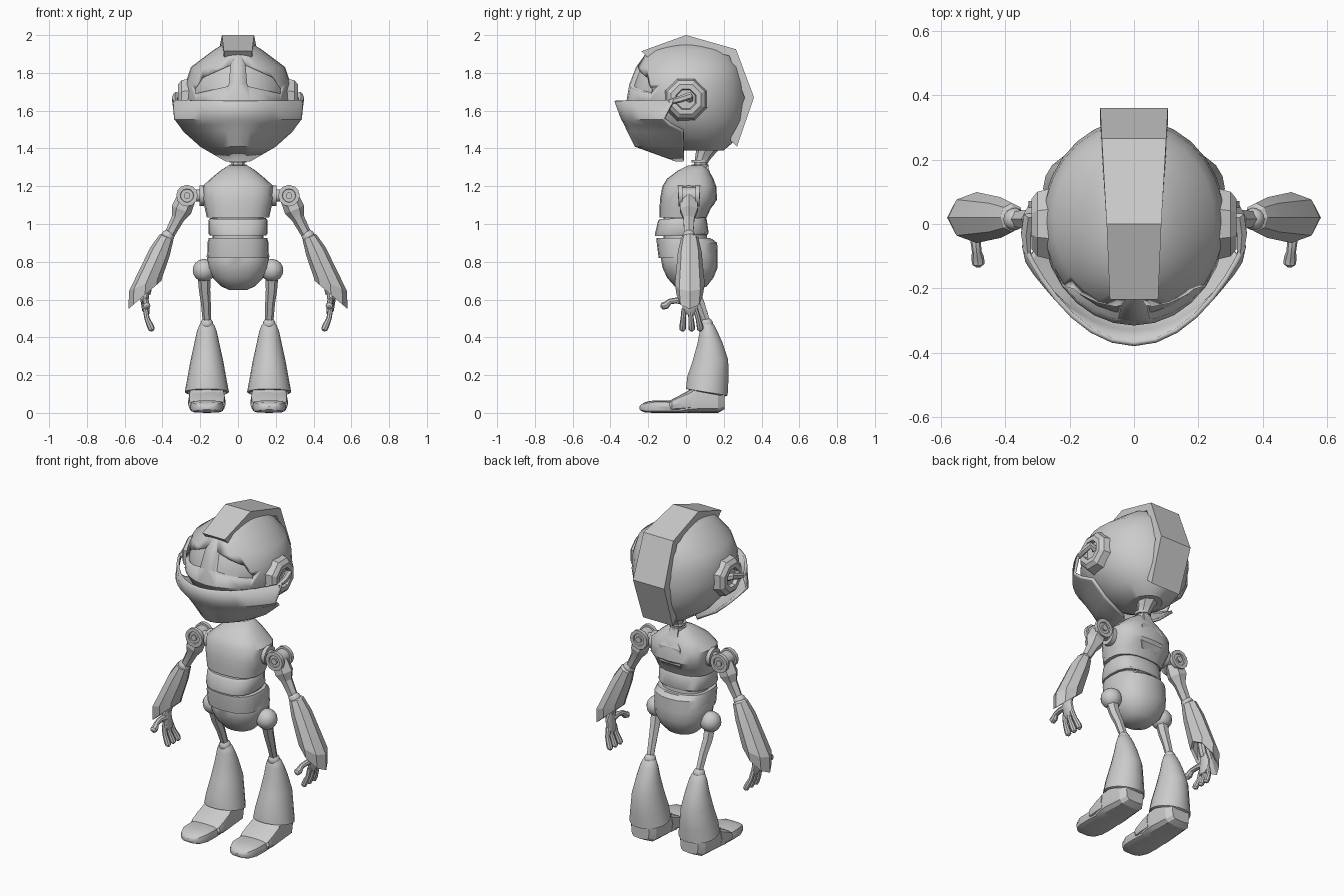
import bpy, bmesh, math
from mathutils import Vector as V

if "Cube" in bpy.data.objects:
    bpy.data.objects.remove(bpy.data.objects["Cube"])

grey = bpy.data.materials.new("light grey")
grey.use_nodes = True
grey.diffuse_color = (0.6, 0.6, 0.6, 1)
grey.node_tree.nodes["Principled BSDF"].inputs["Base Color"].default_value = (0.6, 0.6, 0.6, 1)


def finish(name, bm, mirror=False, angle=35):
    bmesh.ops.recalc_face_normals(bm, faces=bm.faces)
    me = bpy.data.meshes.new(name)
    bm.to_mesh(me)
    bm.free()
    ob = bpy.data.objects.new(name, me)
    bpy.context.collection.objects.link(ob)
    me.materials.append(grey)
    bpy.ops.object.select_all(action='DESELECT')
    ob.select_set(True)
    bpy.context.view_layer.objects.active = ob
    bpy.ops.object.shade_smooth_by_angle(angle=math.radians(angle))
    if mirror:
        ob.modifiers.new("mirror", 'MIRROR')
    return ob


def loft(name, rings, n=16, power=1.0, phase=0.0, caps=True, **kw):
    """Skin rings given as (centre, half axis u, half axis v)."""
    bm = bmesh.new()
    rows = []
    for c, u, v in rings:
        row = []
        for i in range(n):
            a = math.tau * i / n + phase
            ca, sa = [math.copysign(abs(t) ** power, t) for t in (math.cos(a), math.sin(a))]
            row.append(bm.verts.new(V(c) + V(u) * ca + V(v) * sa))
        rows.append(row)
    for a, b in zip(rows, rows[1:]):
        for i in range(n):
            j = (i + 1) % n
            bm.faces.new((a[i], a[j], b[j], b[i]))
    if caps:
        bm.faces.new(rows[0])
        bm.faces.new(rows[-1])
    return finish(name, bm, **kw)


def slab(z, hx, front, back, x=0.0, tilt=0.0):
    """Horizontal ring; tilt lifts the front edge."""
    return (x, (front + back) / 2, z), (hx, 0, 0), (0, (back - front) / 2, -tilt)


def tube(name, pts, radii, n=10, axis=None, **kw):
    pts, rings = [V(p) for p in pts], []
    for i, (p, r) in enumerate(zip(pts, radii)):
        t = V(axis) if axis else pts[min(i + 1, len(pts) - 1)] - pts[max(i - 1, 0)]
        t.normalize()
        ref = V((0, 1, 0)) if abs(t.y) < 0.8 else V((1, 0, 0))
        u = t.cross(ref).normalized()
        rings.append((p, u * r, t.cross(u) * r))
    return loft(name, rings, n, **kw)


def ball(name, c, r, **kw):
    steps = [math.pi * (i + 0.3) / 8.6 for i in range(9)]
    return tube(name, [V(c) - V((0, 0, r * math.cos(a))) for a in steps],
                [r * math.sin(a) for a in steps], 14, axis=(0, 0, 1), **kw)


# Skull, with sunken eye openings showing an inner shell
skull_rows = [(1.39, .09, -.04, .2), (1.45, .18, -.15, .27), (1.55, .26, -.25, .31),
              (1.65, .285, -.315, .325), (1.74, .28, -.3, .315), (1.83, .25, -.265, .29),
              (1.92, .13, -.2, .23), (1.965, .06, -.08, .1)]
skull = loft("skull", [slab(*r) for r in skull_rows], 28)
inner = [slab(1.66 + (z - 1.66) * .94, x * .94, f * .93, b * .94) for z, x, f, b in skull_rows]
loft("eye_shell", inner, 28)
bm = bmesh.new()
eye = [(.05, 1.73), (.225, 1.69), (.225, 1.715), (.185, 1.775), (.04, 1.84)]
face = bm.faces.new([bm.verts.new((x, -.5, z)) for x, z in eye])
side = bmesh.ops.extrude_face_region(bm, geom=[face])["geom"]
bmesh.ops.translate(bm, vec=(0, .42, 0), verts=[g for g in side if isinstance(g, bmesh.types.BMVert)])
cutter = finish("eye_cutter", bm, mirror=True)
cutter.hide_render = True
cut = skull.modifiers.new("eyes", 'BOOLEAN')
cut.operation, cut.object = 'DIFFERENCE', cutter
bpy.context.view_layer.objects.active = skull
bpy.ops.object.modifier_apply(modifier="eyes")
bpy.data.objects.remove(cutter)

# Crest running over the head from brow to nape
hub, crest = V((0, 0, 1.67)), []
for y, z, w in [(-.235, 1.915, .075), (0, 2, .085), (.265, 1.925, .1), (.36, 1.67, .105), (.27, 1.41, .1)]:
    p = V((0, y, z))
    d = (p - hub).normalized() * .025
    crest.append((p - d, (w * 1.414, 0, 0), d * 1.414))
loft("head_crest", crest, 4, phase=math.pi / 4, angle=20)

# Jaw mask, a thin pointed sheet around the lower face
bm = bmesh.new()
grid = []
for z, hx, yf, yr in [(1.655, .335, -.365, -.06), (1.56, .325, -.33, -.11), (1.535, .305, -.315, -.08),
                      (1.5, .28, -.3, -.01), (1.42, .19, -.26, -.01), (1.345, .06, -.05, -.01)]:
    angles = [math.pi / 2 * i / 8 for i in range(9)]
    grid.append([bm.verts.new((hx * math.sin(a), yr + (yf - yr) * abs(math.cos(a)) ** 1.8, z)) for a in angles])
for a, b in zip(grid, grid[1:]):
    for i in range(8):
        bm.faces.new((a[i], b[i], b[i + 1], a[i + 1]))
mask = finish("jaw_mask", bm, mirror=True)
thick = mask.modifiers.new("thickness", 'SOLIDIFY')
thick.thickness = .015

# Ear cups and the small hooks joining them to the mask
tube("ear_cup", [(x, 0, 1.66) for x in (.24, .3, .318, .318, .295)], [.125, .108, .085, .058, .053],
     8, axis=(1, 0, 0), phase=math.pi / 8, mirror=True, angle=20)
tube("ear_hook", [(.295, .02, 1.66), (.328, .02, 1.68), (.335, -.03, 1.66), (.33, -.09, 1.645)],
     [.02, .02, .018, .012], 6, mirror=True)

# Neck
tube("neck", [(0, .07, 1.28), (0, .08, 1.33), (0, .095, 1.37), (0, .12, 1.43)], [.035, .035, .045, .07], 8)
for i in range(2):
    tube("neck_ring", [(0, .075, 1.3 + i * .025), (0, .075, 1.315 + i * .025)], [.045, .045], 12, axis=(0, 0, 1))

# Torso: chest, waist bands, belly plate and pelvis
loft("chest", [slab(*r) for r in [(1.035, .165, -.14, .11), (1.08, .175, -.14, .13), (1.13, .188, -.138, .165),
     (1.2, .188, -.125, .16), (1.24, .145, -.1, .145), (1.285, .09, -.04, .12), (1.31, .05, .01, .1)]],
     20, .8)
loft("back_collar", [slab(*r) for r in [(1.08, .07, .06, .14), (1.11, .1, .06, .17),
     (1.21, .1, .05, .175), (1.25, .05, .05, .15), (1.32, .035, .06, .12)]], 4, phase=math.pi / 4, angle=15)
loft("waist_core", [slab(*r) for r in [(.85, .135, -.12, .12), (1.05, .135, -.12, .1)]], 20, .85)
loft("upper_waist_band", [slab(*r, tilt=-.004) for r in [(.94, .15, -.165, .115), (.95, .156, -.165, .12),
     (1.02, .156, -.148, .11), (1.03, .15, -.14, .105)]], 20, .75)
loft("belly_plate", [slab(*r) for r in [(.82, .16, -.145, .16), (.9, .162, -.155, .155),
     (.925, .155, -.155, .13)]], 20, .75)
loft("pelvis", [slab(*r) for r in [(.65, .045, -.01, .06), (.67, .09, -.06, .11), (.715, .135, -.1, .145),
     (.77, .16, -.125, .168), (.83, .166, -.135, .168), (.9, .15, -.1, .165), (.92, .13, -.09, .14)]], 20, .9)

# Shoulders: socket, forked discs and knuckle
both = dict(mirror=True)
tube("shoulder_socket", [(.17, .015, 1.15), (.205, .015, 1.15), (.205, .015, 1.15), (.26, .015, 1.15)],
     [.055, .055, .032, .032], 12, axis=(1, 0, 0), **both)
for y, s in ((-.018, -1), (.05, 1)):
    tube("shoulder_disc", [(.27, y + s * d, 1.15) for d in (0, .022, .022, .014, .014)],
         [.057, .057, .036, .034, .001], 12, axis=(0, s, 0), **both)
    tube("shoulder_pin", [(.27, y, 1.15), (.27, y + s * .024, 1.15)], [.018, .018], 10, **both)
tube("shoulder_knuckle", [(.27, -.03, 1.15), (.27, .06, 1.15)], [.045, .045], 12, **both)

# Upper arm, elbow and flared forearm
tube("upper_arm", [(.272, .015, 1.14), (.3, .015, 1.075), (.318, .015, 1.03), (.37, .015, .93)],
     [.05, .055, .034, .026], 6, angle=20, **both)
ball("elbow", (.372, .015, .935), .035, **both)
gauntlet = []
for (xi, zi), (xo, zo), w in [((.355, .93), (.4, .95), .03), ((.342, .915), (.415, .945), .045),
                              ((.362, .83), (.465, .875), .063), ((.4, .72), (.577, .645), .079),
                              ((.405, .7), (.58, .55), .07), ((.42, .7), (.565, .575), .055),
                              ((.42, .78), (.5, .76), .03)]:
    gauntlet.append((((xi + xo) / 2, .02, (zi + zo) / 2), ((xo - xi) / 2, 0, (zo - zi) / 2), (0, w, 0)))
loft("forearm_gauntlet", gauntlet, 8, angle=20, **both)

# Hand: palm, three fingers and a thumb
tube("wrist", [(.455, .02, .76), (.485, .02, .63)], [.022, .022], 8, **both)
loft("palm", [((.485, .02, .645), (.018, 0, 0), (0, .026, 0)), ((.495, .02, .6), (.022, 0, 0), (0, .038, 0)),
     ((.488, .022, .54), (.019, 0, 0), (0, .042, 0)), ((.48, .022, .52), (.01, 0, 0), (0, .03, 0))], 10, **both)
for y, tip in ((-.01, -.018), (.022, .03), (.05, .075)):
    tube("finger", [(.49, y, .55), (.482, y + (tip - y) * .6, .5), (.462, tip, .455),
                    (.456, tip, .44), (.454, tip, .432)], [.014, .014, .018, .016, .006], 8, **both)
tube("thumb", [(.492, .005, .59), (.492, -.05, .595), (.488, -.085, .59), (.485, -.105, .57),
               (.483, -.125, .565), (.482, -.134, .563)], [.02, .016, .015, .02, .019, .007], 8, **both)

# Legs: hip, thigh, knee and bell-shaped shin
ball("hip_ball", (.18, .02, .755), .06, **both)
tube("thigh", [(.18, .02, .74), (.177, .045, .65), (.17, .075, .58), (.165, .11, .48)],
     [.035, .03, .026, .022], 6, angle=20, **both)
ball("knee_ball", (.165, .11, .47), .034, **both)
loft("shin", [slab(*r, x=.165, tilt=t) for r, t in [
    ((.16, .085, .03, .19), .01), ((.105, .105, .012, .21), .018), ((.11, .117, -.002, .222), .018),
    ((.18, .104, .005, .226), .012), ((.28, .086, .035, .225), 0), ((.37, .066, .06, .195), 0),
    ((.43, .053, .072, .168), 0), ((.465, .04, .08, .15), 0), ((.48, .025, .09, .135), 0)]], 18, **both)


# Shoes, skinned from heel to toe
def shoe(name, rows):
    loft(name, [((.165, y, (lo + hi) / 2), (w, 0, 0), (0, 0, (hi - lo) / 2)) for y, w, lo, hi in rows],
         12, .5, angle=28, **both)


shoe("shoe_heel", [(.205, .06, .02, .13), (.17, .085, 0, .15), (.06, .095, 0, .15),
                   (.0, .095, 0, .11), (-.03, .09, 0, .07)])
shoe("shoe_strap", [(.03, .098, .012, .125), (-.02, .1, .012, .1), (-.075, .098, .012, .072), (-.09, .085, .015, .06)])
shoe("shoe_toe", [(-.03, .085, 0, .06), (-.1, .09, 0, .066), (-.17, .088, 0, .066),
                  (-.215, .07, .002, .058), (-.237, .045, .01, .045), (-.245, .02, .018, .035)])
